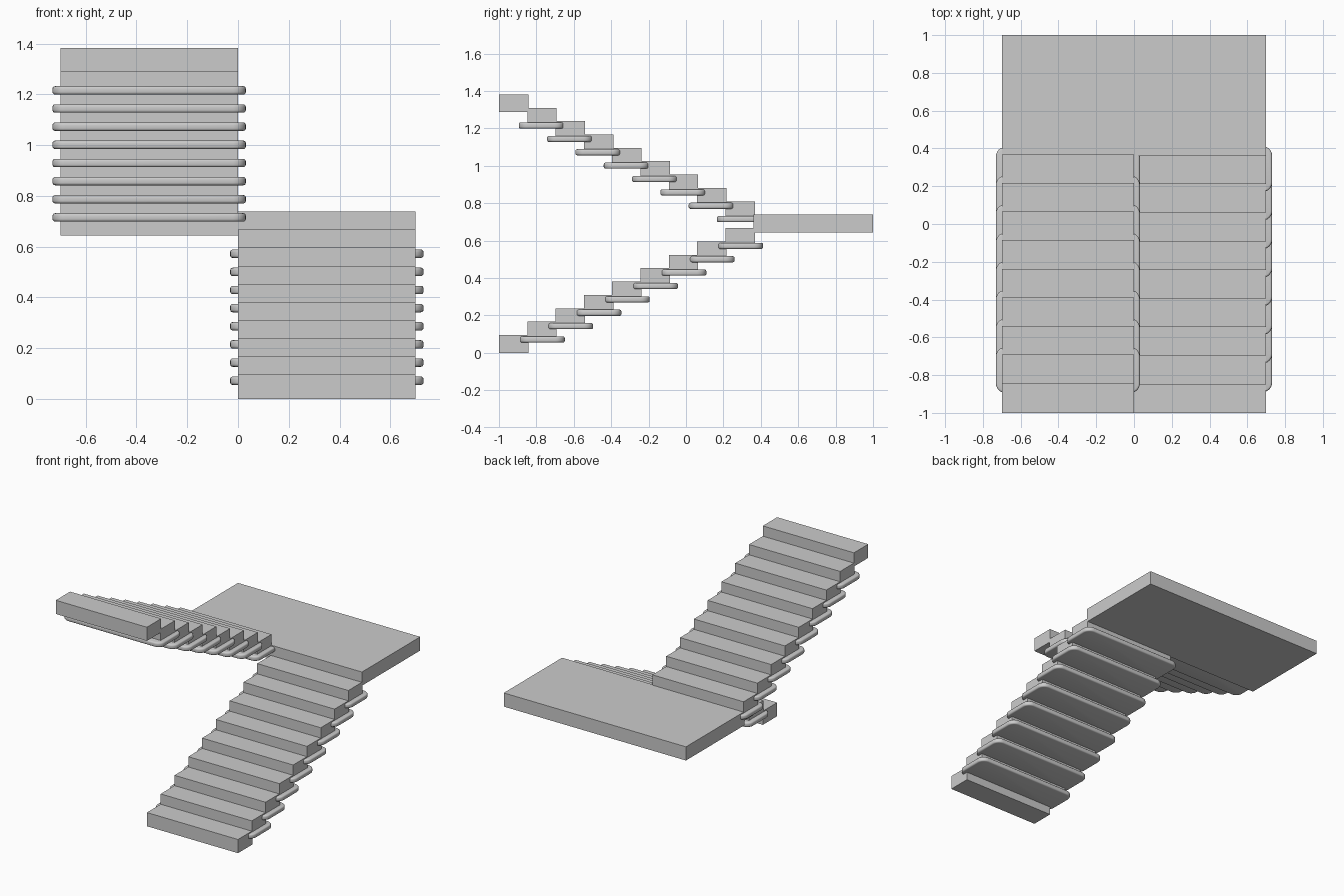
import bpy, bmesh

if "Cube" in bpy.data.objects:
    bpy.data.objects.remove(bpy.data.objects["Cube"])

RUN, RISE = 0.1514, 0.0715      # spacing of the steps
DEPTH, THICK = 0.157, 0.095     # size of one step
WIDTH = 0.70


def box(name, x0, x1, y0, y1, z0, z1):
    me = bpy.data.meshes.new(name)
    bm = bmesh.new()
    bmesh.ops.create_cube(bm, size=1)
    for v in bm.verts:
        v.co.x = x1 if v.co.x > 0 else x0
        v.co.y = y1 if v.co.y > 0 else y0
        v.co.z = z1 if v.co.z > 0 else z0
    bm.to_mesh(me)
    bm.free()
    ob = bpy.data.objects.new(name, me)
    bpy.context.collection.objects.link(ob)
    return ob


def support_plate(name, cx, cy, cz):
    # thin plate: rounded in plan, then a softened rim
    hx, hy, hz = 0.381, 0.121, 0.0165
    ob = box(name, cx - hx, cx + hx, cy - hy, cy + hy, cz - hz, cz + hz)
    bm = bmesh.new()
    bm.from_mesh(ob.data)
    upright = [e for e in bm.edges
               if abs(e.verts[0].co.z - e.verts[1].co.z) > hz]
    bmesh.ops.bevel(bm, geom=upright, offset=0.05, segments=6,
                    profile=0.5, affect='EDGES')
    rim = [e for e in bm.edges
           if abs(e.verts[0].co.z - e.verts[1].co.z) < 1e-5]
    bmesh.ops.bevel(bm, geom=rim, offset=0.01, segments=3,
                    profile=0.5, affect='EDGES')
    bm.to_mesh(ob.data)
    bm.free()
    bpy.ops.object.select_all(action='DESELECT')
    ob.select_set(True)
    bpy.context.view_layer.objects.active = ob
    bpy.ops.object.shade_smooth_by_angle(angle=0.6)


# landing between the two flights
box("landing", -WIDTH, WIDTH, 0.36, 1.0, 9 * RISE, 9 * RISE + THICK)

for i in range(9):
    # lower flight climbs towards the back on the right
    y, z = -1 + RUN * i, RISE * i
    box(f"lower_step_{i}", 0, WIDTH, y, y + DEPTH, z, z + THICK)
    if i > 0:
        support_plate(f"lower_plate_{i}", WIDTH / 2, y + DEPTH / 2 + 0.001, z)

    # upper flight climbs back towards the front on the left
    y, z = -1 + RUN * (8 - i), RISE * (10 + i)
    box(f"upper_step_{i}", -WIDTH, 0, y, y + DEPTH, z, z + THICK)
    if i < 8:
        support_plate(f"upper_plate_{i}", -WIDTH / 2, y + DEPTH / 2 - 0.003, z)
